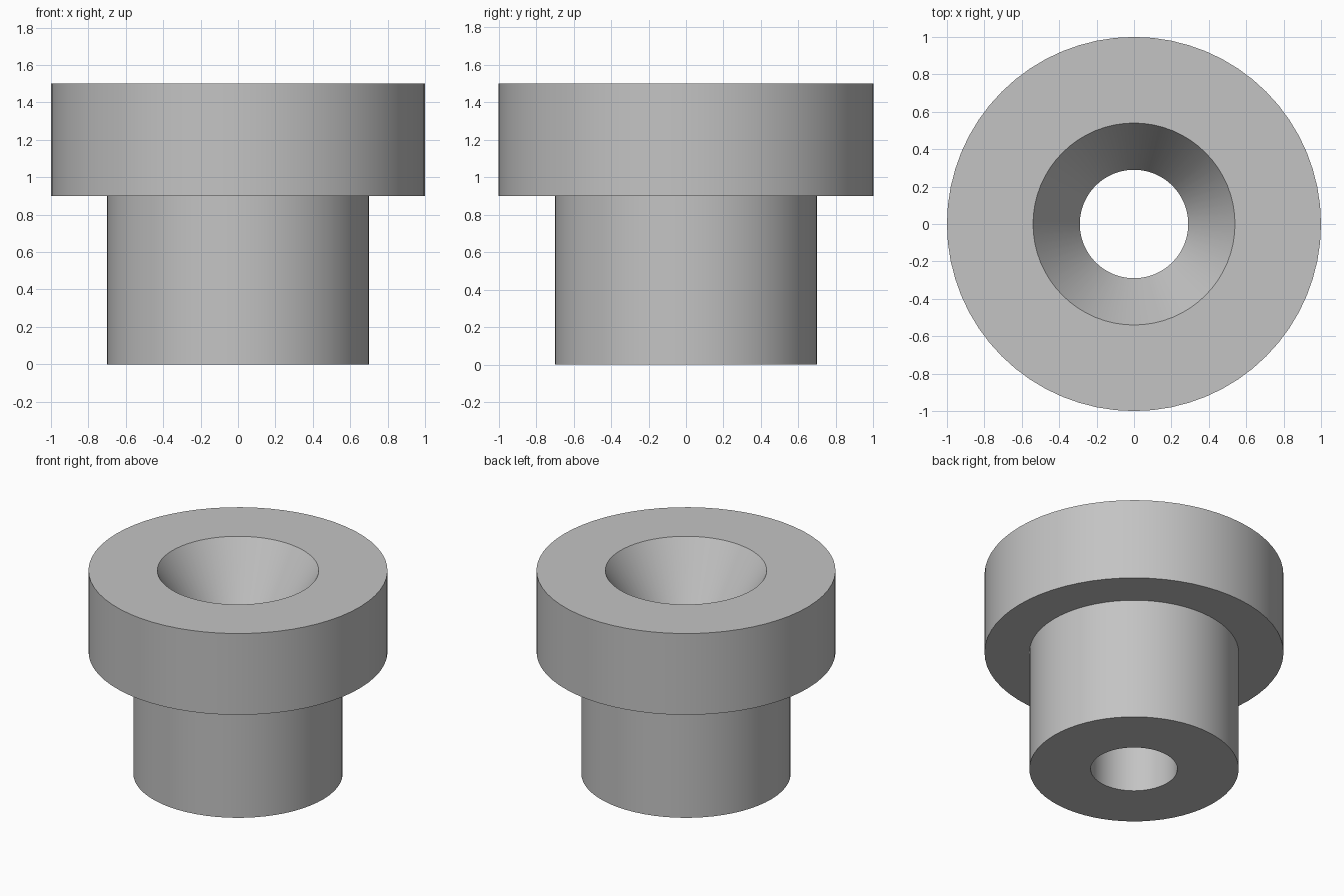
import bpy
import bmesh
import math

cube = bpy.data.objects.get("Cube")
if cube:
    bpy.data.objects.remove(cube, do_unlink=True)

grey = bpy.data.materials.new("light_grey")
grey.use_nodes = True
colour = (0.55, 0.55, 0.55, 1)
grey.diffuse_color = colour
grey.node_tree.nodes["Principled BSDF"].inputs["Base Color"].default_value = colour


def lathe(name, profile, segments=64):
    """Spin a closed (radius, height) profile around the z axis."""
    bm = bmesh.new()
    verts = [bm.verts.new((r, 0, z)) for r, z in profile]
    edges = [bm.edges.new((a, b)) for a, b in zip(verts, verts[1:] + verts[:1])]
    bmesh.ops.spin(bm, geom=verts + edges, cent=(0, 0, 0), axis=(0, 0, 1),
                   angle=math.tau, steps=segments)
    bmesh.ops.remove_doubles(bm, verts=bm.verts, dist=0.0001)
    bmesh.ops.recalc_face_normals(bm, faces=bm.faces)
    mesh = bpy.data.meshes.new(name)
    bm.to_mesh(mesh)
    bm.free()
    mesh.materials.append(grey)
    obj = bpy.data.objects.new(name, mesh)
    bpy.context.collection.objects.link(obj)
    bpy.ops.object.select_all(action="DESELECT")
    obj.select_set(True)
    bpy.context.view_layer.objects.active = obj
    bpy.ops.object.shade_smooth_by_angle(angle=math.radians(20))
    return obj


# Flanged bushing: shank, wide collar, conical countersink and straight bore
shank_r, collar_r, bore_r, sink_r = 0.7, 1.0, 0.29, 0.54
collar_z, top_z, sink_depth = 0.9, 1.5, 0.4

lathe("flanged_bushing", [
    (bore_r, 0),
    (shank_r, 0),
    (shank_r, collar_z),
    (collar_r, collar_z),
    (collar_r, top_z),
    (sink_r, top_z),
    (bore_r, top_z - sink_depth),
])
